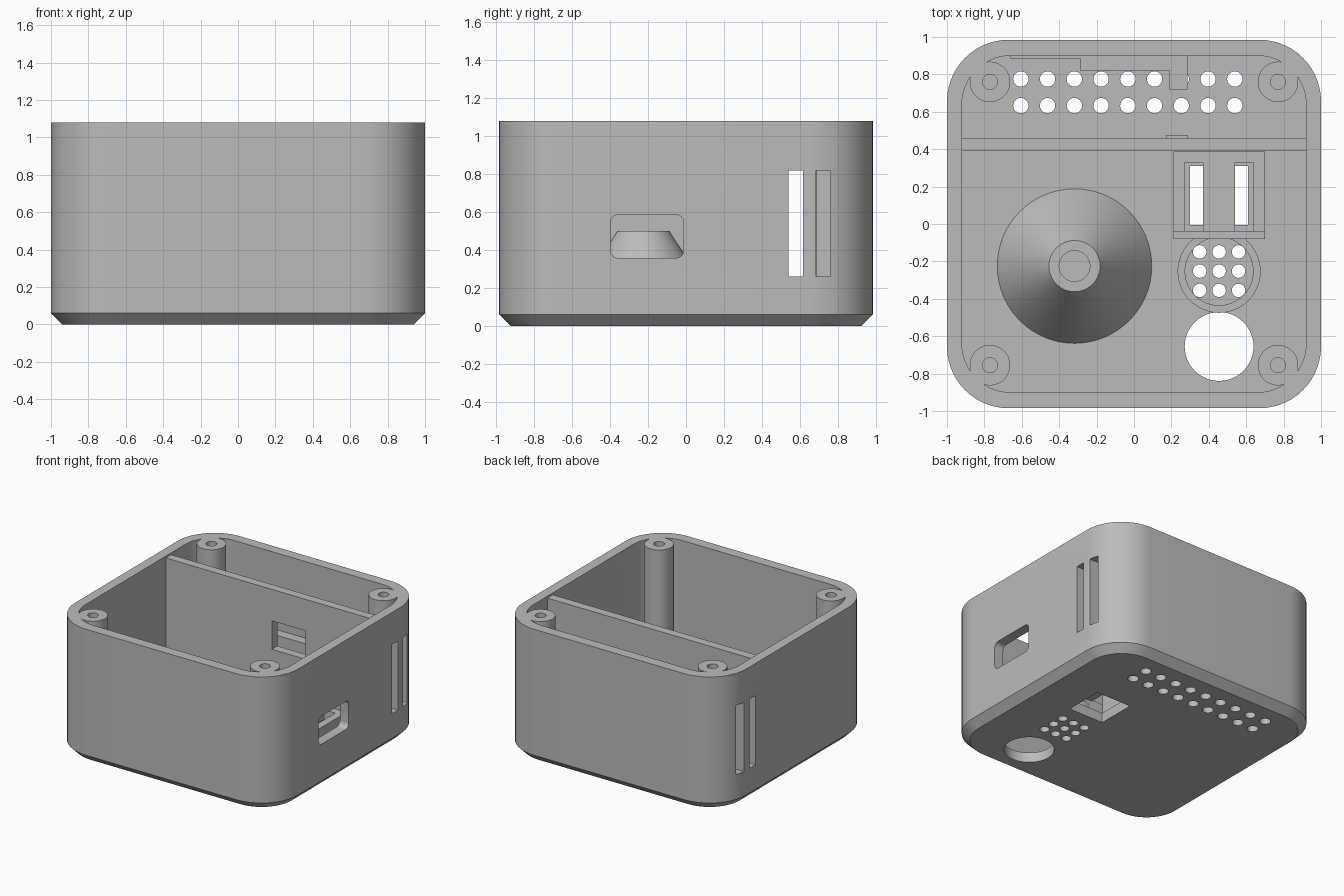
import bpy, bmesh, math
from mathutils import Matrix, Vector

if "Cube" in bpy.data.objects:
    bpy.data.objects.remove(bpy.data.objects["Cube"], do_unlink=True)

grey = bpy.data.materials.new("light_grey")
grey.use_nodes = True
COLOR = (0.5, 0.5, 0.5, 1)
grey.diffuse_color = COLOR
grey.node_tree.nodes["Principled BSDF"].inputs["Base Color"].default_value = COLOR


def skin(bm, rings, caps=True):
    """Bridge a stack of equally long vertex rings."""
    loops = [[bm.verts.new(p) for p in ring] for ring in rings]
    n = len(loops[0])
    for a, b in zip(loops, loops[1:]):
        for i in range(n):
            bm.faces.new((a[i], a[(i + 1) % n], b[(i + 1) % n], b[i]))
    if caps:
        bm.faces.new(loops[0])
        bm.faces.new(loops[-1])


def rounded(hx, hy, r, z, seg=14):
    pts = []
    for k, (sx, sy) in enumerate([(1, 1), (-1, 1), (-1, -1), (1, -1)]):
        for i in range(seg + 1):
            a = (k + i / seg) * math.pi / 2
            pts.append(Vector((sx * (hx - r) + r * math.cos(a),
                               sy * (hy - r) + r * math.sin(a), z)))
    return pts


def lathe(bm, x, y, profile, caps=True, seg=48):
    turn = [2 * math.pi * i / seg for i in range(seg)]
    skin(bm, [[(x + r * math.cos(a), y + r * math.sin(a), z) for a in turn]
              for r, z in profile], caps)


def box(bm, x0, x1, y0, y1, z0, z1):
    skin(bm, [[(x0, y0, z), (x1, y0, z), (x1, y1, z), (x0, y1, z)] for z in (z0, z1)])


def finish(bm, name):
    bmesh.ops.recalc_face_normals(bm, faces=bm.faces[:])
    mesh = bpy.data.meshes.new(name)
    bm.to_mesh(mesh)
    bm.free()
    mesh.materials.append(grey)
    obj = bpy.data.objects.new(name, mesh)
    bpy.context.collection.objects.link(obj)
    return obj


def activate(obj):
    bpy.ops.object.select_all(action="DESELECT")
    obj.select_set(True)
    bpy.context.view_layer.objects.active = obj


def cut(obj, cutter):
    cutter.hide_render = True
    mod = obj.modifiers.new("cut", "BOOLEAN")
    mod.operation, mod.solver, mod.object = "DIFFERENCE", "EXACT", cutter
    activate(obj)
    bpy.ops.object.modifier_apply(modifier=mod.name)
    bpy.data.objects.remove(cutter, do_unlink=True)


def smooth(obj):
    activate(obj)
    bpy.ops.object.shade_smooth_by_angle(angle=math.radians(30))


TOP, FLOOR = 1.08, 0.08

# Housing shell with chamfered foot
bm = bmesh.new()
skin(bm, [rounded(0.94, 0.925, 0.27, 0), rounded(1, 0.985, 0.33, 0.06),
          rounded(1, 0.985, 0.33, TOP)])
housing = finish(bm, "housing")

bm = bmesh.new()
skin(bm, [rounded(0.92, 0.9, 0.26, z) for z in (FLOOR, TOP + 0.1)])
cut(housing, finish(bm, "cavity_cutter"))

# Floor openings: vents, speaker grid, round port, square window
bm = bmesh.new()
for y in (0.633, 0.775):
    for i in range(9):
        lathe(bm, -0.605 + i * 0.143, y, [(0.041, -0.1), (0.041, 0.2)], seg=24)
for i in (-1, 0, 1):
    for j in (-1, 0, 1):
        lathe(bm, 0.455 + i * 0.104, -0.252 + j * 0.103,
              [(0.036, -0.1), (0.036, 0.2)], seg=24)
lathe(bm, 0.455, -0.655, [(0.184, -0.1), (0.184, 0.2)])
box(bm, 0.3, 0.61, -0.005, 0.31, -0.1, 0.2)
cut(housing, finish(bm, "floor_cutter"))

# Side wall openings: paired slots on both sides, connector port on the left
bm = bmesh.new()
for side in (-1, 1):
    for y in (0.54, 0.685):
        x0, x1 = sorted((side * 0.915, side * 1.1))
        box(bm, x0, x1, y, y + 0.077, 0.26, 0.82)
turn = Matrix.Translation((0, -0.205, 0.472)) @ Matrix.Rotation(math.pi / 2, 4, "Y")
skin(bm, [[turn @ p for p in rounded(0.114, 0.193, 0.04, z, 6)] for z in (0.85, 1.1)])
cut(housing, finish(bm, "side_cutter"))
smooth(housing)

# Corner screw posts
bm = bmesh.new()
for x in (-0.77, 0.77):
    for y in (-0.755, 0.76):
        lathe(bm, x, y, [(0.108, 0.05), (0.108, TOP), (0.04, TOP), (0.04, 0.7)])
smooth(finish(bm, "screw_posts"))

# Partition wall with a window and a small rear tab
bm = bmesh.new()
box(bm, -0.93, 0.93, 0.39, 0.46, 0.05, 1.065)
partition = finish(bm, "partition")
bm = bmesh.new()
box(bm, 0.03, 0.33, 0.3, 0.6, 0.58, 0.81)
cut(partition, finish(bm, "window_cutter"))
bm = bmesh.new()
box(bm, 0.17, 0.29, 0.45, 0.475, FLOOR, 0.5)
finish(bm, "partition_tab")

# Stepped ribs along the back wall
bm = bmesh.new()
box(bm, -0.66, -0.29, 0.885, 0.91, 0.05, 0.46)
box(bm, -0.29, 0.19, 0.82, 0.91, FLOOR, 0.46)
box(bm, 0.19, 0.285, 0.72, 0.91, FLOOR, 0.46)
finish(bm, "back_ribs")

# Conical pedestal with a recessed top
bm = bmesh.new()
lathe(bm, -0.318, -0.225, [(0.413, 0.07), (0.413, FLOOR), (0.137, 0.5),
                           (0.082, 0.5), (0.082, 0.42)], seg=64)
smooth(finish(bm, "cone_pedestal"))

# Collar around the speaker grid
bm = bmesh.new()
lathe(bm, 0.455, -0.253, [(0.222, FLOOR), (0.222, 0.14), (0.182, 0.14),
                          (0.182, FLOOR)], caps=False)
smooth(finish(bm, "grid_collar"))

# Holder over the square window
bm = bmesh.new()
for x in (0.21, 0.64):
    box(bm, x, x + 0.06, -0.04, 0.33, 0.06, 0.25)
box(bm, 0.21, 0.7, 0.33, 0.388, 0.06, 0.25)
box(bm, 0.21, 0.7, -0.08, -0.04, 0.06, 0.18)
box(bm, 0.37, 0.54, -0.04, 0.33, 0.17, 0.25)
finish(bm, "window_holder")
